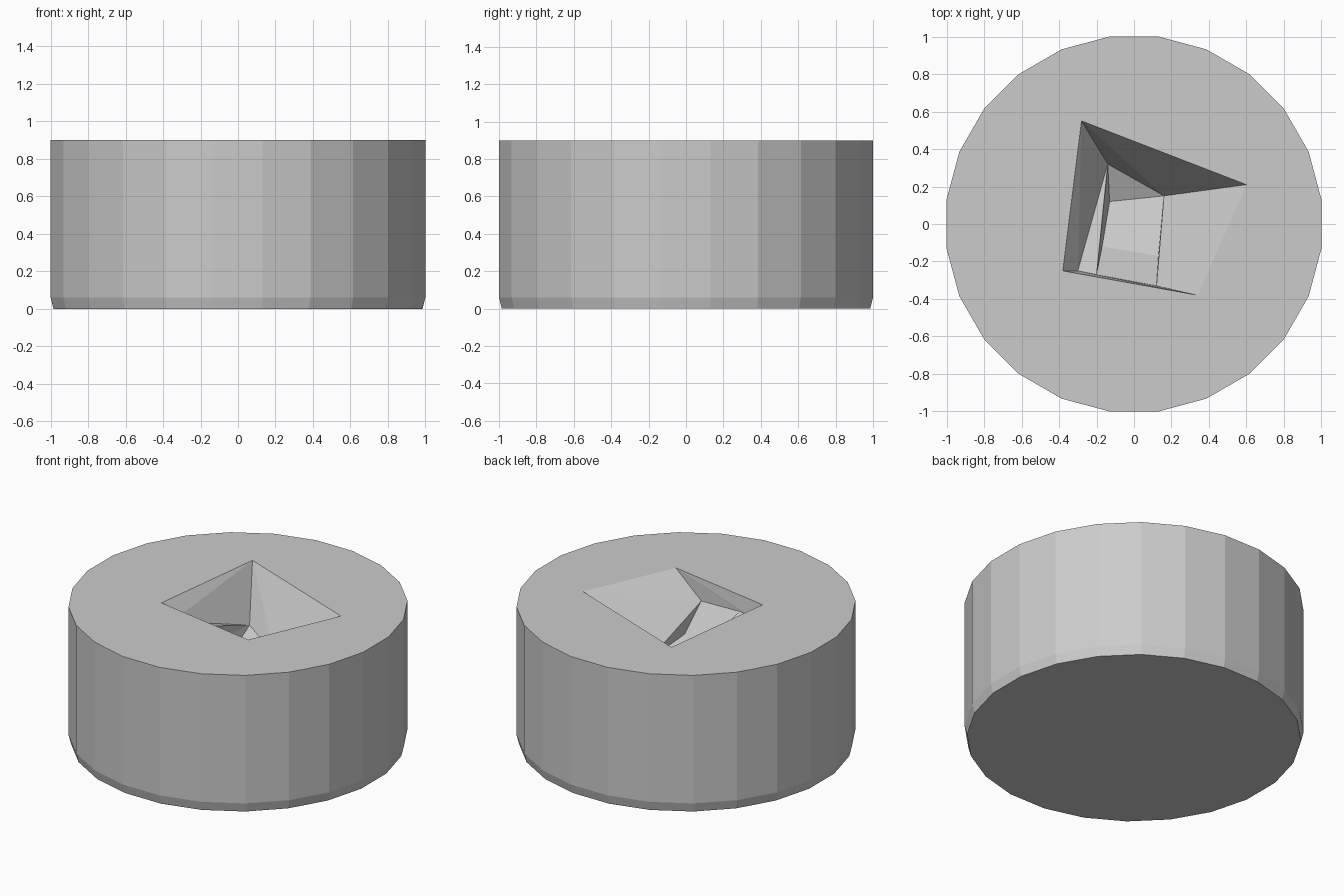
import bpy, bmesh
from math import cos, sin, pi

if "Cube" in bpy.data.objects:
    bpy.data.objects.remove(bpy.data.objects["Cube"])

N = 24
bm = bmesh.new()


def ring(radius, z):
    return [bm.verts.new((radius * cos(2 * pi * (i + .5) / N),
                          radius * sin(2 * pi * (i + .5) / N), z)) for i in range(N)]


# drum wall: faceted, with a very slight chamfer at the foot
R = 1 / cos(pi / N)
rings = [ring(R * .985, 0), ring(R, .06), ring(R, .9)]
bm.faces.new(rings[0][::-1])
for low, high in zip(rings, rings[1:]):
    for i in range(N):
        j = (i + 1) % N
        bm.faces.new((low[i], low[j], high[j], high[i]))

# key points of the irregular funnel recess
points = {
    "back": (-.28, .55, .9), "right": (.60, .21, .9),
    "front": (.34, -.38, .9), "left": (-.38, -.25, .9),
    "a": (-.13, .12, .50), "b": (.16, .15, .55),
    "c": (.13, -.17, .60), "d": (-.17, -.12, .62),
    "e": (-.14, .32, .60), "f": (.12, -.33, .76),
    "g": (-.20, -.27, .80), "h": (-.30, -.25, .80),
}
v = {k: bm.verts.new(p) for k, p in points.items()}

# recess walls and floor
walls = ["back right b", "back b e", "e b a",
         "right front f", "right f b", "b f c",
         "front left h", "front h g", "front g f",
         "left back h", "back e h", "h e g", "g e d", "e a d",
         "f g d c", "a b c d"]
for w in walls:
    bm.faces.new([v[k] for k in w.split()])

# flat top around the opening
edges = []
opening = [v[k] for k in ("back", "right", "front", "left")]
for loop in (rings[2], opening):
    for p, q in zip(loop, loop[1:] + loop[:1]):
        edges.append(bm.edges.get((p, q)))
bmesh.ops.triangle_fill(bm, use_beauty=True, use_dissolve=False, edges=edges,
                        normal=(0, 0, 1))
bmesh.ops.recalc_face_normals(bm, faces=bm.faces)

mesh = bpy.data.meshes.new("drum_body")
bm.to_mesh(mesh)
bm.free()
body = bpy.data.objects.new("drum_body", mesh)
bpy.context.collection.objects.link(body)
